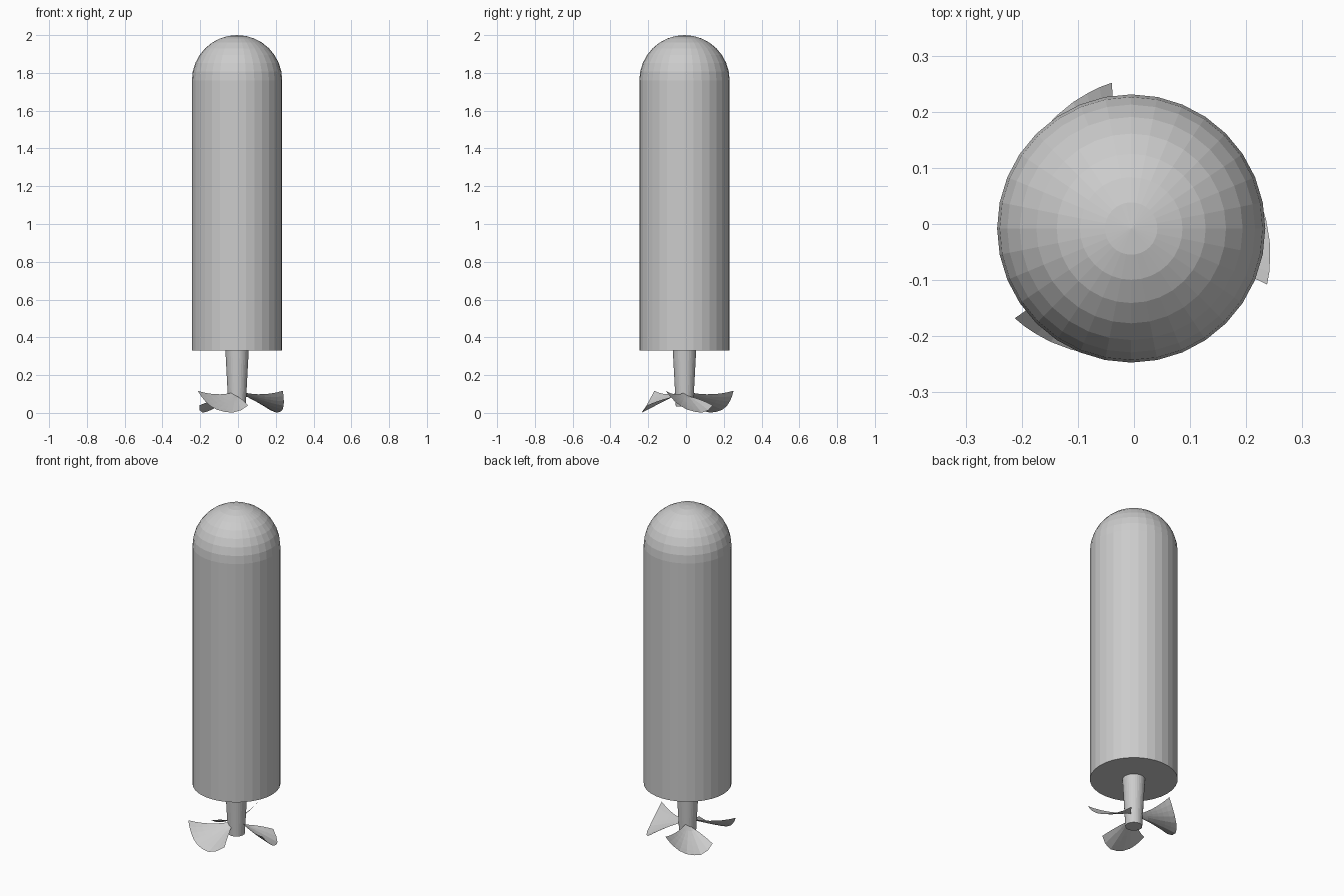
import bpy, bmesh
from math import sin, cos, pi, radians

if "Cube" in bpy.data.objects:
    bpy.data.objects.remove(bpy.data.objects["Cube"])

CX, CY = -0.005, -0.008   # common axis of all parts


def make_object(name, bm):
    mesh = bpy.data.meshes.new(name)
    bm.to_mesh(mesh)
    bm.free()
    ob = bpy.data.objects.new(name, mesh)
    ob.location = (CX, CY, 0)
    bpy.context.collection.objects.link(ob)
    return ob


def lathe(name, profile, sides=32):
    """Revolve (radius, z) points; radius 0 at an end closes to a pole."""
    bm = bmesh.new()
    rings = []
    for r, z in profile:
        rings.append([bm.verts.new((r * cos(2 * pi * i / sides), r * sin(2 * pi * i / sides), z))
                      for i in range(sides)])
    for a, b in zip(rings, rings[1:]):
        for i in range(sides):
            j = (i + 1) % sides
            bm.faces.new((a[i], a[j], b[j], b[i]))
    bm.faces.new(rings[0][::-1])
    bmesh.ops.remove_doubles(bm, verts=rings[-1], dist=1e-5)
    if profile[-1][0] > 0:
        bm.faces.new(rings[-1])
    return make_object(name, bm)


# Body: cylinder with a hemispherical nose
R = 0.239
nose = [(R * cos(pi / 16 * k), 2 - R + R * sin(pi / 16 * k)) for k in range(8)]
lathe("body", [(R, 0.33)] + nose + [(0, 2.0)])

# Tapered propeller shaft
lathe("shaft", [(0.046, 0.035), (0.062, 0.335)])

# Blade tip curve: angle from the leading corner, radius, height
TIP = [(0, .262, .117), (5, .258, .088), (10.5, .253, .062), (17, .248, .038),
       (26, .241, .017), (36, .235, .006), (46, .228, .001), (58, .217, .014), (69, .205, .040)]


def blade(name, corner_angle, steps=6):
    bm = bmesh.new()
    rows = []
    for k, (ang, r, z) in enumerate(TIP):
        t = k / (len(TIP) - 1)
        root_ang = radians(corner_angle + 16 + 36 * t)
        tip_ang = radians(corner_angle + ang)
        root = (0.046 * cos(root_ang), 0.046 * sin(root_ang), 0.106 - 0.018 * t)
        tip = (r * cos(tip_ang), r * sin(tip_ang), z)
        row = []
        for s in range(steps + 1):
            f = s / steps
            p = [a + (b - a) * f for a, b in zip(root, tip)]
            p[2] -= 0.05 * f * (1 - f) * (1 - 1.4 * t)   # slight dish
            row.append(bm.verts.new(p))
        rows.append(row)
    for a, b in zip(rows, rows[1:]):
        for s in range(steps):
            bm.faces.new((a[s], a[s + 1], b[s + 1], b[s]))
    return make_object(name, bm)


# Three propeller blades
for n in range(3):
    blade(f"propeller_blade_{n + 1}", -22.4 + 120 * n)
